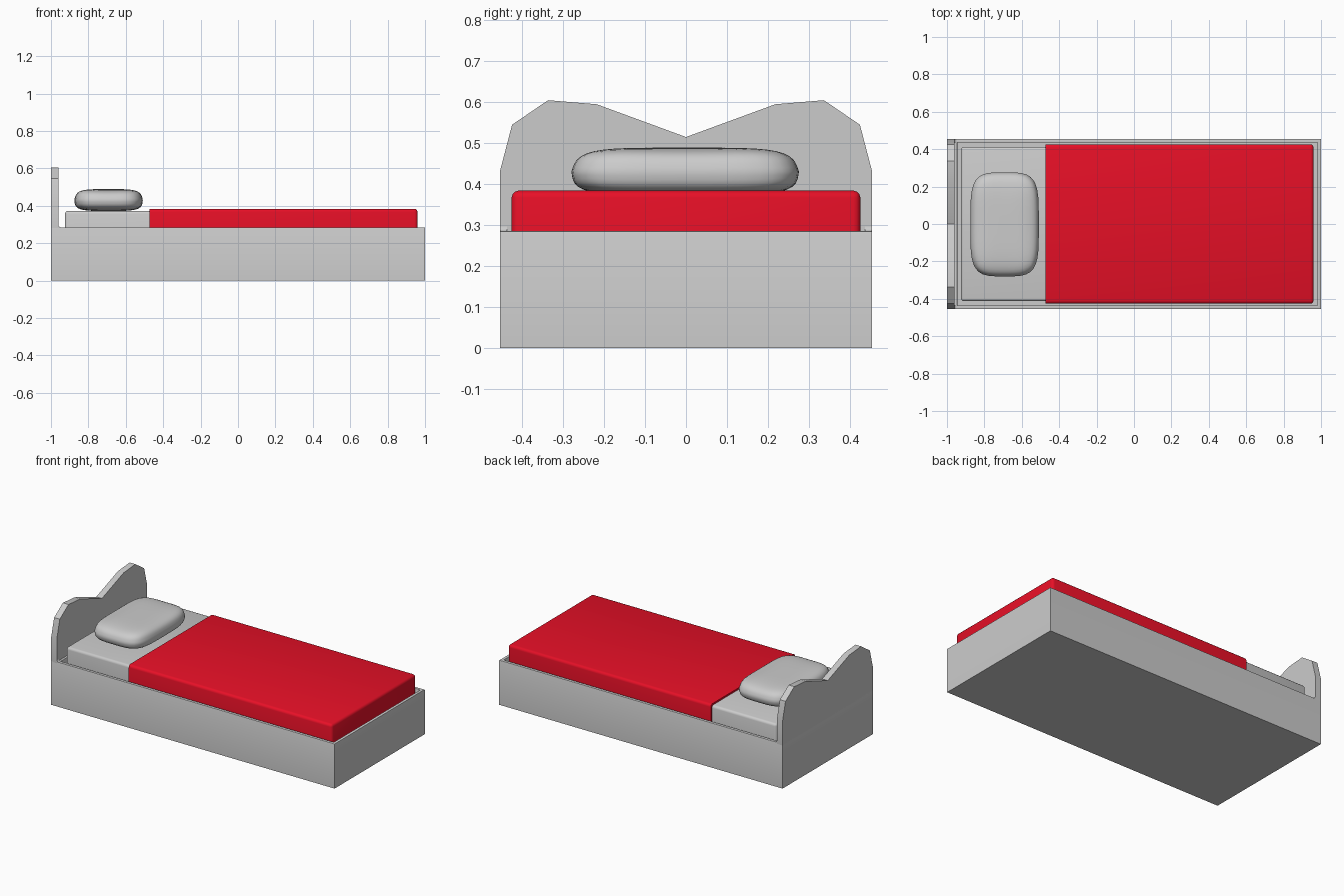
import bpy, bmesh, math
from mathutils import Vector

if "Cube" in bpy.data.objects:
    bpy.data.objects.remove(bpy.data.objects["Cube"])


def finish(bm, name, angle=35, mat=None):
    bmesh.ops.recalc_face_normals(bm, faces=bm.faces)
    me = bpy.data.meshes.new(name)
    bm.to_mesh(me)
    bm.free()
    ob = bpy.data.objects.new(name, me)
    bpy.context.collection.objects.link(ob)
    if mat:
        me.materials.append(mat)
    bpy.ops.object.select_all(action='DESELECT')
    ob.select_set(True)
    bpy.context.view_layer.objects.active = ob
    bpy.ops.object.shade_smooth_by_angle(angle=math.radians(angle))
    return ob


def box(lo, hi):
    bm = bmesh.new()
    bmesh.ops.create_cube(bm, size=1)
    for v in bm.verts:
        v.co = Vector([lo[i] + (v.co[i] + 0.5) * (hi[i] - lo[i]) for i in range(3)])
    return bm


def bevel(bm, test, width, segments=3):
    edges = [e for e in bm.edges if test(e)]
    bmesh.ops.bevel(bm, geom=edges, offset=width, segments=segments,
                    profile=0.5, affect='EDGES')


def prism(points, axis, start, depth):
    # Extrude a 2D outline along x (axis 0) or y (axis 1)
    bm = bmesh.new()
    place = (lambda a, b: (start, a, b)) if axis == 0 else (lambda a, b: (a, start, b))
    face = bm.faces.new([bm.verts.new(place(a, b)) for a, b in points])
    ext = bmesh.ops.extrude_face_region(bm, geom=[face])
    step = Vector((depth, 0, 0)) if axis == 0 else Vector((0, depth, 0))
    bmesh.ops.translate(bm, vec=step, verts=[v for v in ext['geom']
                                             if isinstance(v, bmesh.types.BMVert)])
    return bm


RIM_Z, FLOOR_Z = 0.285, 0.2

# Bed frame: box with a recessed top and softened rim
bm = box((-1, -0.455, 0), (1, 0.455, RIM_Z))
top = max(bm.faces, key=lambda f: f.calc_center_median().z)
bmesh.ops.inset_region(bm, faces=[top], thickness=0.02, use_even_offset=True)
for v in top.verts:
    if v.co.x < 0:
        v.co.x = -0.945
ext = bmesh.ops.extrude_face_region(bm, geom=[top])
bmesh.ops.translate(bm, vec=(0, 0, FLOOR_Z - RIM_Z),
                    verts=[v for v in ext['geom'] if isinstance(v, bmesh.types.BMVert)])
bmesh.ops.delete(bm, geom=[top], context='FACES_ONLY')
bevel(bm, lambda e: all(abs(v.co.z - RIM_Z) < 1e-4 for v in e.verts)
      and len({abs(f.normal.z) > 0.5 for f in e.link_faces}) == 2, 0.004, 2)
finish(bm, "bed_frame")

# Headboard with two humps and a central dip
half = [(0.455, RIM_Z - 0.01), (0.455, 0.43), (0.425, 0.545),
        (0.337, 0.605), (0.218, 0.595)]
outline = half + [(0, 0.515)] + [(-y, z) for y, z in reversed(half)]
finish(prism(outline, 0, -1, 0.04), "headboard", 30)

# Small fillets where the side rails meet the headboard
r = 0.012
arc = [(-0.96 + r - r * math.cos(t), RIM_Z + r - r * math.sin(t))
       for t in [i * math.pi / 8 for i in range(5)]]
for side, y in (("left", 0.437), ("right", -0.455)):
    pts = [(-0.965, RIM_Z + r), *arc, (-0.948, RIM_Z - 0.005), (-0.965, RIM_Z - 0.005)]
    finish(prism(pts, 1, y, 0.018), "rail_fillet_" + side)

# Mattress, rounded on every upper edge
bm = box((-0.925, -0.413, FLOOR_Z), (0.945, 0.413, 0.373))
bevel(bm, lambda e: any(v.co.z > 0.3 for v in e.verts), 0.016)
finish(bm, "mattress")

# Red blanket, rounded at the sides and foot, cut square at the head end
red = bpy.data.materials.new("blanket_red")
red.diffuse_color = (0.8, 0.005, 0.02, 1)
red.use_nodes = True
red.node_tree.nodes["Principled BSDF"].inputs["Base Color"].default_value = red.diffuse_color
bm = box((-0.473, -0.426, FLOOR_Z), (0.96, 0.426, 0.384))
bevel(bm, lambda e: any(v.co.z > 0.3 for v in e.verts)
      and any(v.co.x > 0 for v in e.verts), 0.017)
finish(bm, "blanket", mat=red)

# Pillow: rounded slab, wider below, with slightly raised corners
bm = box((-1, -1, -1), (1, 1, 1))
bmesh.ops.subdivide_edges(bm, edges=bm.edges[:], cuts=11, use_grid_fill=True)
for v in bm.verts:
    p = v.co.copy()
    n = (p.x ** 4 + p.y ** 4 + p.z ** 4) ** 0.25
    p /= n
    x, y, z = p
    plump = 1 - 0.07 * max(z, 0) - 0.03 * max(-z, 0)
    lift = 0.012 * (x * x * y * y) * max(z, 0)
    # Squarer outline along the length
    y = math.copysign(abs(y) ** 0.92, y)
    v.co = (-0.692 + 0.183 * x * plump, 0.278 * y * plump - 0.002,
            0.4305 + 0.0585 * z + lift)
finish(bm, "pillow", 60)
